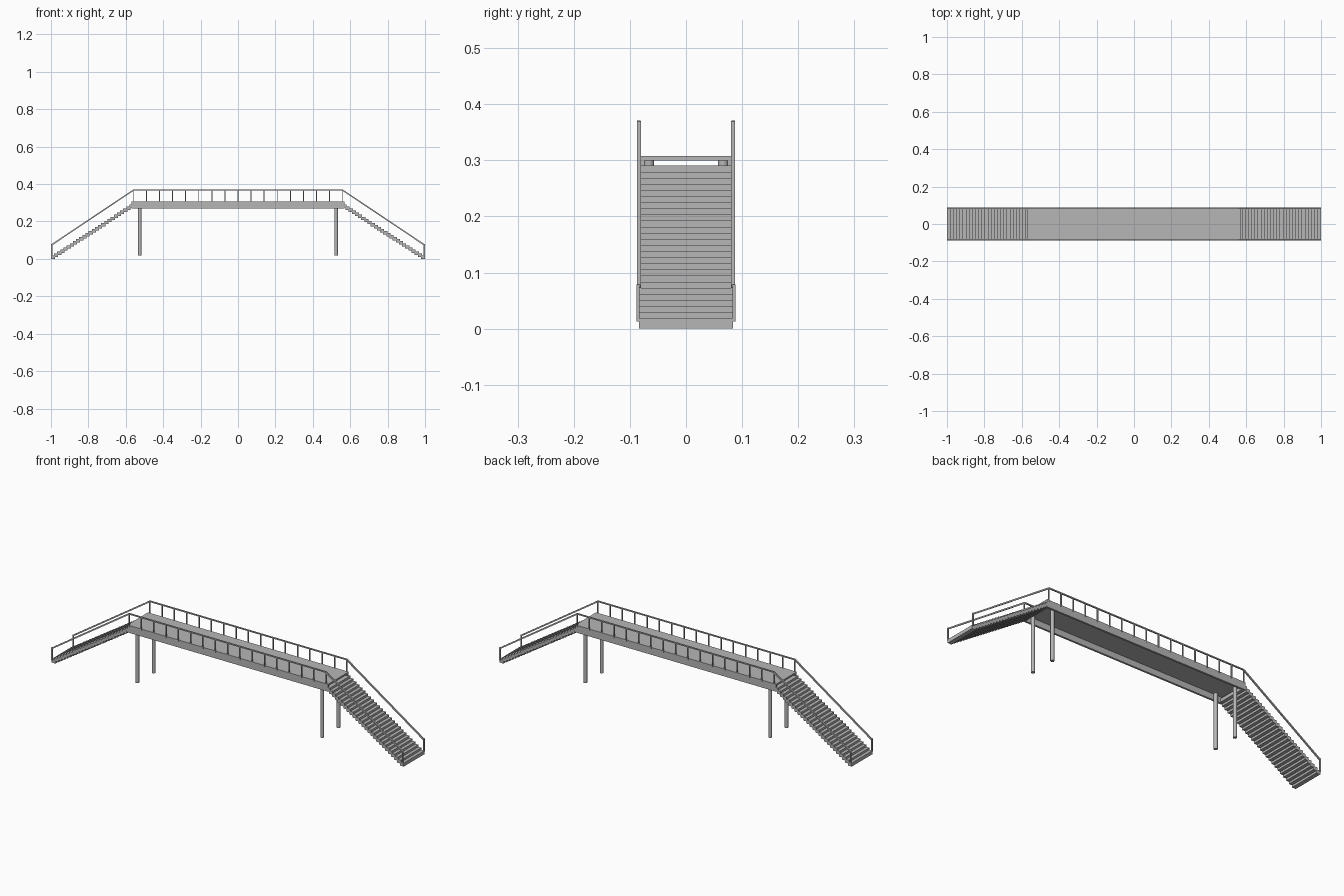
import bpy
from math import atan2, hypot
from mathutils import Matrix

cube = bpy.data.objects.get("Cube")
if cube:
    bpy.data.objects.remove(cube, do_unlink=True)

import bmesh

grey = bpy.data.materials.new("concrete_grey")
colour = (0.47, 0.47, 0.47, 1)
grey.diffuse_color = colour
grey.use_nodes = True
grey.node_tree.nodes["Principled BSDF"].inputs["Base Color"].default_value = colour


def add_box(bm, centre, size, tilt=0.0):
    m = Matrix.Translation(centre) @ Matrix.Rotation(tilt, 4, "Y") @ Matrix.Diagonal((*size, 1))
    bmesh.ops.create_cube(bm, size=1, matrix=m)


def finish(bm, name):
    mesh = bpy.data.meshes.new(name)
    bm.to_mesh(mesh)
    bm.free()
    mesh.materials.append(grey)
    obj = bpy.data.objects.new(name, mesh)
    bpy.context.scene.collection.objects.link(obj)
    return obj


DECK_TOP, DECK_LOW, RAIL_TOP = 0.308, 0.27, 0.371
RAIL_Y, RAIL_END = 0.084, 0.56

# Walkway slab
bm = bmesh.new()
add_box(bm, (0, 0, DECK_TOP - 0.004), (1.14, 0.168, 0.008))
finish(bm, "walkway_deck")

for side, label in ((-1, "front"), (1, "back")):
    # Side girder under the slab edge
    bm = bmesh.new()
    add_box(bm, (0, side * 0.079, (DECK_TOP + DECK_LOW) / 2),
            (1.14, 0.010, DECK_TOP - DECK_LOW))
    finish(bm, label + "_girder")

    # Level railing: top bar and evenly spaced posts
    bm = bmesh.new()
    add_box(bm, (0, side * RAIL_Y, RAIL_TOP - 0.003), (2 * RAIL_END, 0.006, 0.006))
    for i in range(17):
        x = -RAIL_END + i * RAIL_END / 8
        add_box(bm, (x, side * RAIL_Y, (DECK_TOP + RAIL_TOP) / 2 - 0.004),
                (0.005, 0.005, RAIL_TOP - DECK_TOP + 0.006))
    finish(bm, label + "_deck_railing")

    for end, name in ((-1, "right"), (1, "left")):
        # Round support column
        bm = bmesh.new()
        bmesh.ops.create_cone(bm, cap_ends=True, segments=16, radius1=0.009,
                              radius2=0.009, depth=0.284,
                              matrix=Matrix.Translation((end * 0.525, side * 0.066, 0.16)))
        for f in bm.faces:
            f.smooth = len(f.verts) == 4
        for e in bm.edges:
            e.smooth = all(f.smooth for f in e.link_faces)
        finish(bm, f"{label}_{name}_column")

        # Sloping handrail with its bottom post
        bm = bmesh.new()
        dx, dz = 0.996 - RAIL_END, RAIL_TOP - 0.079
        add_box(bm, (end * (0.996 + RAIL_END) / 2, side * RAIL_Y, (RAIL_TOP + 0.079) / 2 - 0.004),
                (hypot(dx, dz), 0.007, 0.007), end * atan2(dz, dx))
        add_box(bm, (end * 0.996, side * 0.0855, 0.046), (0.006, 0.006, 0.066))
        finish(bm, f"{label}_{name}_stair_rail")

# Overlapping open treads at each end
for end, name in ((-1, "right"), (1, "left")):
    bm = bmesh.new()
    for i in range(26):
        add_box(bm, (end * (0.989 - 0.0168 * i), 0, 0.009 + 0.0109 * i), (0.022, 0.168, 0.018))
    finish(bm, name + "_stairs")
